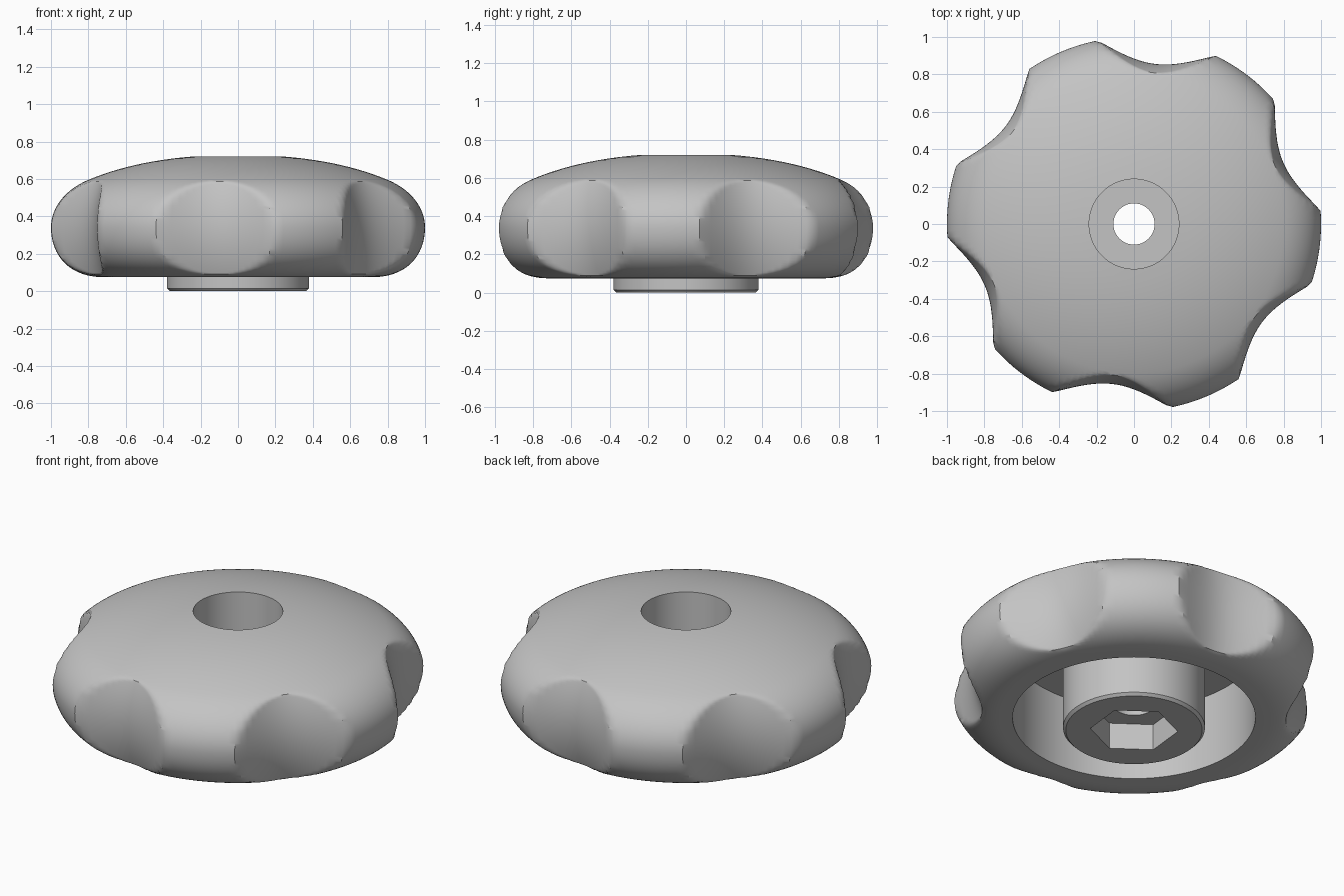
import bpy, bmesh, math
from mathutils import Vector
from mathutils.geometry import interpolate_bezier

if "Cube" in bpy.data.objects:
    bpy.data.objects.remove(bpy.data.objects["Cube"])

SEGS = 180
NOTCH_ANGLE = 82.7      # centre of one finger notch, repeated every 60 degrees
HEX_ANGLE = 24          # one corner of the hexagonal socket


def bezier(a, b, c, d, n):
    pts = interpolate_bezier(*[Vector((p[0], p[1], 0)) for p in (a, b, c, d)], n)
    return [(p.x, p.y) for p in pts]


def offset(deg, centre):
    """Angle to the nearest of six directions, -30 to 30."""
    return (deg - centre + 30) % 60 - 30


def notched(r, z, deg):
    d = offset(deg, NOTCH_ANGLE) / 18.5
    wall = 0.863 - 0.045 * ((z - 0.34) / 0.24) ** 2 + 0.137 * d * d
    return min(r, wall) if abs(d) < 1.15 and r > 0.7 else r


def hexagon(r, z, deg):
    return r * math.cos(math.pi / 6) / math.cos(math.radians(abs(offset(deg, HEX_ANGLE + 30))))


def plain(r, z, deg):
    return r


# Outer grip: dome, rounded rim, underside
outer = bezier((.24, .72), (.5, .70), (.68, .645), (.8, .595), 14)
outer += bezier((.8, .595), (.92, .545), (1, .45), (1, .34), 22)[1:]
outer += bezier((1, .34), (1, .19), (.9, .075), (.72, .075), 24)[1:]
# Recess underneath and the hub standing in it
inner = [(.65, .075), (.65, .51), (.38, .51), (.38, .015), (.365, 0)]
# Hexagonal socket, through hole, counterbore
socket = [(.235, 0), (.235, .155)]
bore = [(.11, .155), (.11, .30), (.24, .30)]

rings = [(p, f) for pts, f in ((outer, notched), (inner, plain),
                               (socket, hexagon), (bore, plain)) for p in pts]

bm = bmesh.new()
loops = []
for (r, z), shape in rings:
    loop = []
    for i in range(SEGS):
        deg = i * 360 / SEGS
        a, rad = math.radians(deg), shape(r, z, deg)
        loop.append(bm.verts.new((rad * math.cos(a), rad * math.sin(a), z)))
    loops.append(loop)
for k, lo in enumerate(loops):
    hi = loops[(k + 1) % len(loops)]
    for i in range(SEGS):
        j = (i + 1) % SEGS
        bm.faces.new((lo[i], lo[j], hi[j], hi[i]))
bmesh.ops.recalc_face_normals(bm, faces=bm.faces)

mesh = bpy.data.meshes.new("knob")
bm.to_mesh(mesh)
bm.free()
knob = bpy.data.objects.new("knob", mesh)
bpy.context.collection.objects.link(knob)

grey = bpy.data.materials.new("light grey")
grey.diffuse_color = (0.55, 0.55, 0.55, 1)
grey.use_nodes = True
grey.node_tree.nodes["Principled BSDF"].inputs["Base Color"].default_value = grey.diffuse_color
mesh.materials.append(grey)

bpy.context.view_layer.objects.active = knob
knob.select_set(True)
bpy.ops.object.shade_smooth_by_angle(angle=math.radians(32))
